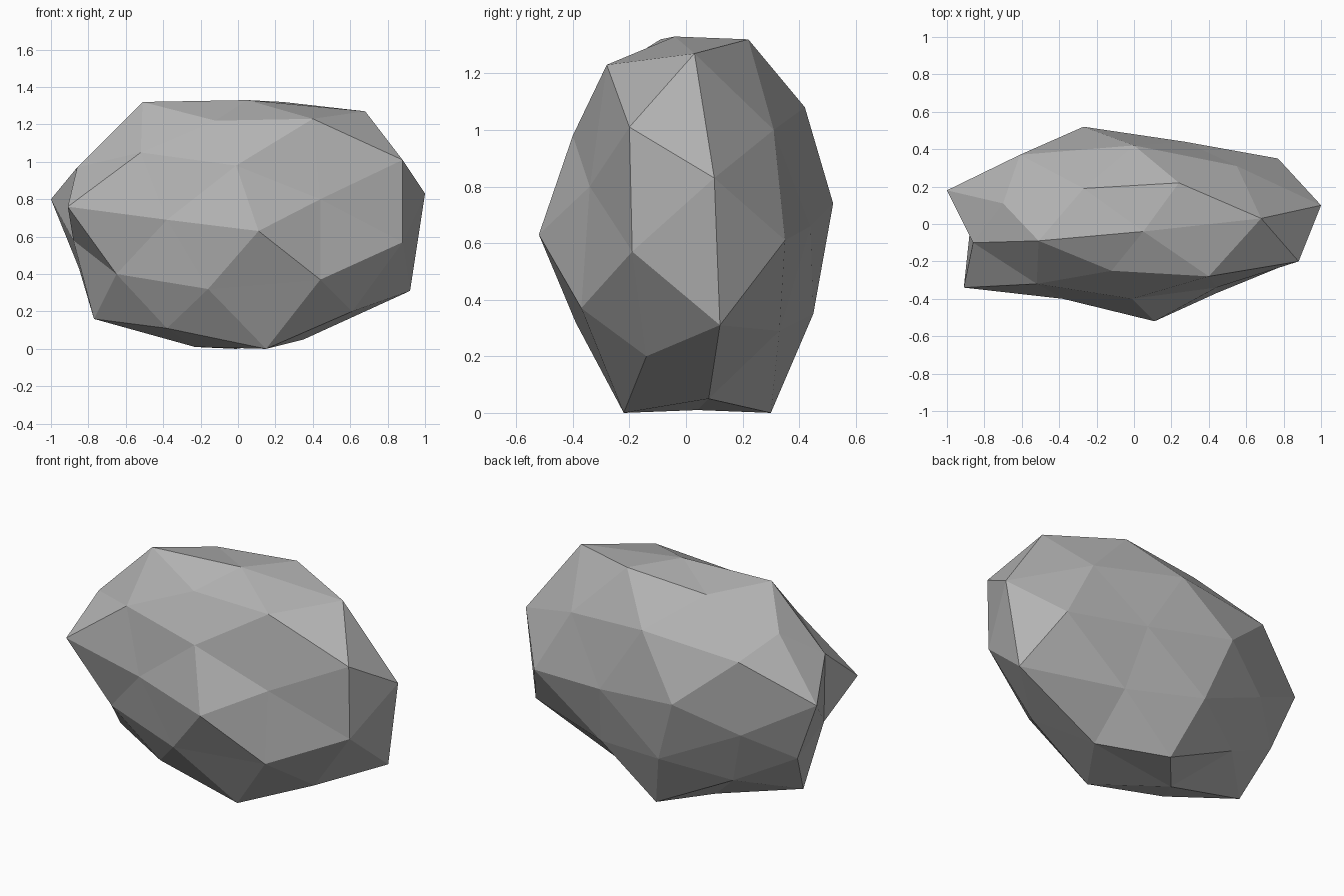
import bpy
import bmesh
from mathutils import Vector

default_cube = bpy.data.objects.get("Cube")
if default_cube:
    bpy.data.objects.remove(default_cube, do_unlink=True)

# Main corners of a stretched icosahedron, in hundredths of a unit.
# "a" is the front tip and "b" to "f" ring it; each capital is the opposite corner.
corners = {
    "a": (11, -52, 63), "b": (-91, -34, 76), "c": (-12, -25, 122),
    "d": (88, -20, 101), "e": (61, -14, 20), "f": (-38, -20, 11),
    "A": (-27, 52, 74), "B": (77, 35, 61), "C": (-1, 30, 0),
    "D": (-85, 15, 43), "E": (-70, 11, 113), "F": (24, 22, 132),
}

# Chipped break points, one on each edge between two corners
front_breaks = {
    "ab": (-38, -40, 69), "ac": (-1, -40, 98), "ad": (44, -34, 80),
    "ae": (44, -37, 37), "af": (-16, -39, 32), "bc": (-52, -32, 105),
    "cd": (40, -28, 123), "de": (88, -19, 57), "ef": (15, -22, 0),
    "fb": (-65, -28, 40),
}
side_breaks = {
    "bD": (-88, -6, 58), "bE": (-86, -10, 97), "cE": (-51, -9, 132),
    "cF": (5, -4, 133), "dF": (68, 3, 127), "dB": (100, 10, 83),
    "eB": (92, 12, 31), "eC": (35, 8, 5), "fC": (-23, 4, 1),
    "fD": (-77, -2, 16),
}
back_breaks = {
    "AB": (27, 44, 66), "AC": (-13, 45, 35), "AD": (-61, 35, 58),
    "AE": (-61, 37, 103), "AF": (0, 42, 108), "BC": (34, 33, 29),
    "CD": (-49, 25, 24), "DE": (-100, 18, 80), "EF": (-27, 19, 128),
    "FB": (55, 31, 100),
}


def icosahedron_faces():
    """Yield the corner names of every large triangle."""
    ring = "bcdef"
    for i in range(5):
        first, second = ring[i], ring[(i + 1) % 5]
        opposite = ring[(i + 3) % 5]
        for triangle in (("a", first, second), (first, second, opposite.upper())):
            yield triangle
            yield tuple(name.swapcase() for name in triangle)


def build_rock(name, material):
    bm = bmesh.new()
    points = {}
    for group in (corners, front_breaks, side_breaks, back_breaks):
        for key, position in group.items():
            points[frozenset(key)] = bm.verts.new(Vector(position) / 100)

    # Split each large triangle into four facets at its break points
    for p, q, r in icosahedron_faces():
        facets = ((p, p + q, p + r), (q, q + r, p + q),
                  (r, p + r, q + r), (p + q, q + r, p + r))
        for facet in facets:
            bm.faces.new([points[frozenset(key)] for key in facet])

    bmesh.ops.recalc_face_normals(bm, faces=bm.faces[:])
    mesh = bpy.data.meshes.new(name)
    bm.to_mesh(mesh)
    bm.free()
    mesh.materials.append(material)
    rock = bpy.data.objects.new(name, mesh)
    bpy.context.collection.objects.link(rock)
    return rock


# Plain grey stone
stone = bpy.data.materials.new("stone_grey")
stone.use_nodes = True
grey = (0.45, 0.45, 0.45, 1.0)
stone.diffuse_color = grey
stone.node_tree.nodes["Principled BSDF"].inputs["Base Color"].default_value = grey

build_rock("boulder", stone)
